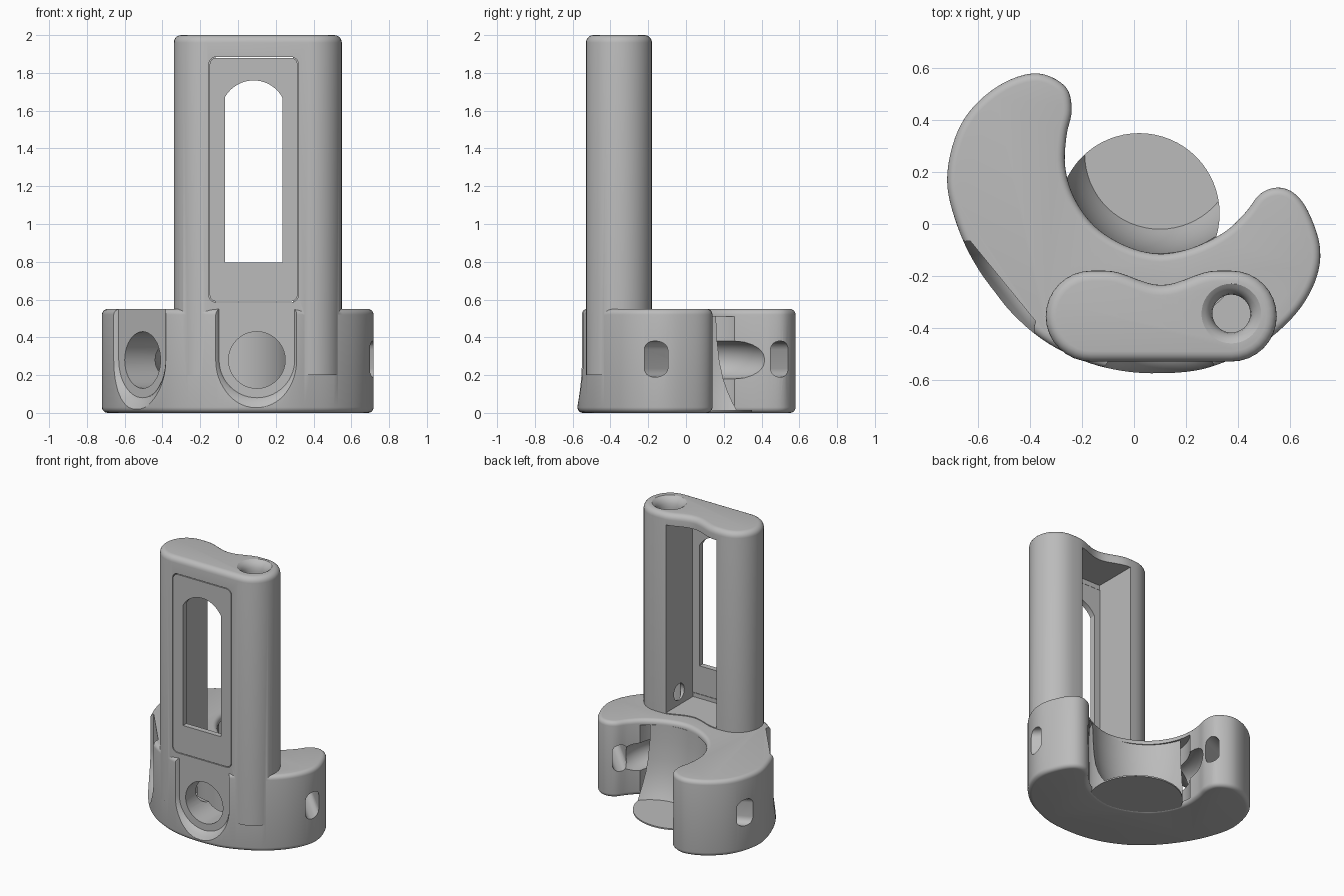
import bpy, bmesh
from math import sin, cos, pi, radians
from mathutils import Vector

if "Cube" in bpy.data.objects:
    bpy.data.objects.remove(bpy.data.objects["Cube"], do_unlink=True)

grey = bpy.data.materials.new("matte grey")
grey.use_nodes = True
GREY = (0.5, 0.5, 0.5, 1)
grey.diffuse_color = GREY
grey.node_tree.nodes["Principled BSDF"].inputs["Base Color"].default_value = GREY


def loft(name, rings, closed=False):
    """Skin a stack of equal-length point rings, capped or closed on itself."""
    bm = bmesh.new()
    rows = [[bm.verts.new(p) for p in ring] for ring in rings]
    pairs = list(zip(rows, rows[1:]))
    if closed:
        pairs.append((rows[-1], rows[0]))
    else:
        bm.faces.new(rows[0])
        bm.faces.new(rows[-1])
    n = len(rows[0])
    for a, b in pairs:
        for i in range(n):
            j = (i + 1) % n
            bm.faces.new((a[i], a[j], b[j], b[i]))
    bmesh.ops.recalc_face_normals(bm, faces=bm.faces)
    mesh = bpy.data.meshes.new(name)
    bm.to_mesh(mesh)
    bm.free()
    mesh.materials.append(grey)
    obj = bpy.data.objects.new(name, mesh)
    bpy.context.collection.objects.link(obj)
    return obj


def combine(target, tool, operation="DIFFERENCE"):
    """Apply a boolean and discard the tool."""
    mod = target.modifiers.new("boolean", "BOOLEAN")
    mod.operation, mod.object, mod.solver = operation, tool, "EXACT"
    bpy.context.view_layer.objects.active = target
    bpy.ops.object.modifier_apply(modifier=mod.name)
    bpy.data.objects.remove(tool, do_unlink=True)


def arc(cx, cy, r, start, end, n=16):
    return [(cx + r * cos(radians(start + (end - start) * i / n)),
             cy + r * sin(radians(start + (end - start) * i / n))) for i in range(n + 1)]


def smooth_loop(points, steps=5):
    """Closed Catmull-Rom curve through the points."""
    pts, out = [Vector(p) for p in points], []
    for i in range(len(pts)):
        a, b, c, d = (pts[(i + k) % len(pts)] for k in (-1, 0, 1, 2))
        for s in range(steps):
            t = s / steps
            out.append((2 * b + (c - a) * t + (2 * a - 5 * b + 4 * c - d) * t ** 2
                        + (3 * b - a - 3 * c + d) * t ** 3) / 2)
    return out


def inset(outline, dist):
    """Offset a counter-clockwise outline inwards."""
    pts, out = [Vector(p) for p in outline], []
    for i, p in enumerate(pts):
        t = (pts[(i + 1) % len(pts)] - pts[i - 1]).normalized()
        out.append(p + Vector((-t.y, t.x)) * dist)
    return out


def rounded_prism(name, outline, z0, z1, r0, r1):
    """Vertical prism with rounded bottom and top rims."""
    quarter = [i * pi / 10 for i in range(6)]
    levels = [(z0 + r0 * (1 - sin(a)), r0 * (1 - cos(a))) for a in reversed(quarter)] if r0 else [(z0, 0)]
    levels += [(z1 - r1 * (1 - sin(a)), r1 * (1 - cos(a))) for a in quarter]
    return loft(name, [[(p.x, p.y, z) for p in inset(outline, d)] for z, d in levels])


def revolve(name, cx, cy, profile, n=64):
    """Solid of revolution from (radius, z) pairs."""
    return loft(name, [[(cx + r * cos(2 * pi * i / n), cy + r * sin(2 * pi * i / n), z)
                        for i in range(n)] for r, z in profile])


def along(name, origin, direction, sections):
    """Loft upright (u, z) sections placed at distances along a level direction."""
    o, d = Vector(origin), Vector((*direction, 0)).normalized()
    u = Vector((-d.y, d.x, 0))
    return loft(name, [[o + d * s + u * a + Vector((0, 0, b)) for a, b in sec] for s, sec in sections])


def rounded_rect(x0, x1, z0, z1, r):
    return (arc(x1 - r, z1 - r, r, 0, 90, 6) + arc(x0 + r, z1 - r, r, 90, 180, 6)
            + arc(x0 + r, z0 + r, r, 180, 270, 6) + arc(x1 - r, z0 + r, r, 270, 360, 6))


def plate(name, profile, y0, y1):
    return loft(name, [[(x, y, z) for x, z in profile] for y in (y0, y1)])


# Crescent base
crescent = smooth_loop([
    (0.1, -0.575), (0.26, -0.56), (0.41, -0.505), (0.53, -0.435), (0.64, -0.325), (0.705, -0.2),
    (0.715, -0.08), (0.67, 0.05), (0.615, 0.12), (0.55, 0.14), (0.485, 0.115), (0.43, 0.045),
    (0.35, -0.03), (0.23, -0.09), (0.1, -0.115), (-0.03, -0.085), (-0.15, -0.01),
    (-0.23, 0.1), (-0.265, 0.22), (-0.26, 0.34), (-0.24, 0.44), (-0.265, 0.53), (-0.37, 0.58),
    (-0.5, 0.545), (-0.62, 0.45), (-0.69, 0.33), (-0.72, 0.17), (-0.69, 0.02),
    (-0.62, -0.14), (-0.5, -0.31), (-0.36, -0.44), (-0.2, -0.525), (-0.05, -0.565)])
body = rounded_prism("body", crescent, 0, 0.55, 0.03, 0.03)

# Flared flats around the two large side holes
HOLES = [((0.1, -0.53, 0.28), (0, -1)), ((-0.505, -0.22, 0.28), (-0.775, -0.632))]
for origin, direction in HOLES:
    sections = [(s, arc(0, 0, r, 180, 360, 28) + [(r, 0.45), (-r, 0.45)])
                for s, r in ((0, 0.2), (0.015, 0.21), (0.03, 0.23), (0.05, 0.26), (0.12, 0.38))]
    combine(body, along("flat_cutter", origin, direction, sections))

# Tower with a shallow dip along its back
dip = [(0.32 - 0.43 * i / 16, -0.18 - 0.055 * sin(pi * i / 16) ** 2) for i in range(17)]
tower_outline = arc(0.375, -0.355, 0.175, -90, 90) + dip + arc(-0.165, -0.355, 0.175, 90, 270)
combine(body, rounded_prism("tower", tower_outline, 0.2, 2, 0, 0.04), "UNION")

# Round chamber and ring tunnel inside the base
CX, CY = 0.02, 0.04
combine(body, revolve("chamber_cutter", CX, CY, [(0.36, 0.03), (0.36, 0.51)]))
tunnel = [[((0.36 + 0.1 * cos(b)) * cos(a) + CX, (0.36 + 0.1 * cos(b)) * sin(a) + CY, 0.28 + 0.1 * sin(b))
           for b in (2 * pi * j / 20 for j in range(20))] for a in (2 * pi * i / 56 for i in range(56))]
combine(body, loft("tunnel_cutter", tunnel, closed=True))

# Large side holes
for origin, direction in HOLES:
    ring = arc(0, 0, 0.15, 0, 360, 40)[:-1]
    combine(body, along("hole_cutter", origin, direction, [(-0.27, ring), (0.15, ring)]))

# Strap slots through both horns
slot = rounded_rect(-0.05, 0.05, 0.19, 0.38, 0.045)
for origin, direction, length in (((0.4, 0.16, 0), (0.27, -0.28), 0.55), ((-0.15, 0.54, 0), (-0.45, -0.19), 0.7)):
    combine(body, along("slot_cutter", origin, direction, [(0, slot), (length, slot)]))

# Tower recess, wire opening, corner bore and panel pocket
combine(body, plate("recess_cutter", [(-0.12, 0.556), (0.29, 0.556), (0.29, 1.92), (-0.12, 1.92)], -0.495, 0))
wire = arc(0, 0.65, 0.06, 0, 360, 24)[:-1]
combine(body, along("wire_cutter", (0.22, -0.335, 0), (1, 0), [(0, wire), (0.15, wire)]))
combine(body, revolve("bore_cutter", 0.375, -0.345, [
    (0.073, 0.3), (0.073, 1.93), (0.077, 1.955), (0.086, 1.975), (0.1, 1.99), (0.13, 2.01)], 40))
combine(body, plate("pocket_cutter", rounded_rect(-0.155, 0.32, 0.585, 1.885, 0.04), -0.6, -0.49))

# Front panel with an arched window
panel = plate("front_panel", rounded_rect(-0.15, 0.315, 0.59, 1.88, 0.036), -0.53, -0.49)
window = [(-0.07, 0.795), (0.235, 0.795)] + arc(0.0825, 1.586, 0.174, 28.8, 151.2, 20)
combine(panel, plate("window_cutter", window, -0.6, -0.4))

# Inner plug: a drum hollowed by a flared scoop, leaving a thin floor lens
plug = revolve("inner_plug", CX, CY, [(0.31, 0.004), (0.31, 0.515)])
combine(plug, revolve("scoop_cutter", 0.1, 0.27, [
    (0.29, 0.014), (0.31, 0.05), (0.335, 0.11), (0.355, 0.18), (0.37, 0.27), (0.38, 0.4), (0.385, 0.6)]))

# Smooth shading with sharp edges kept
bpy.ops.object.select_all(action="DESELECT")
for obj in (body, panel, plug):
    obj.select_set(True)
bpy.context.view_layer.objects.active = body
bpy.ops.object.shade_smooth_by_angle(angle=radians(30))
